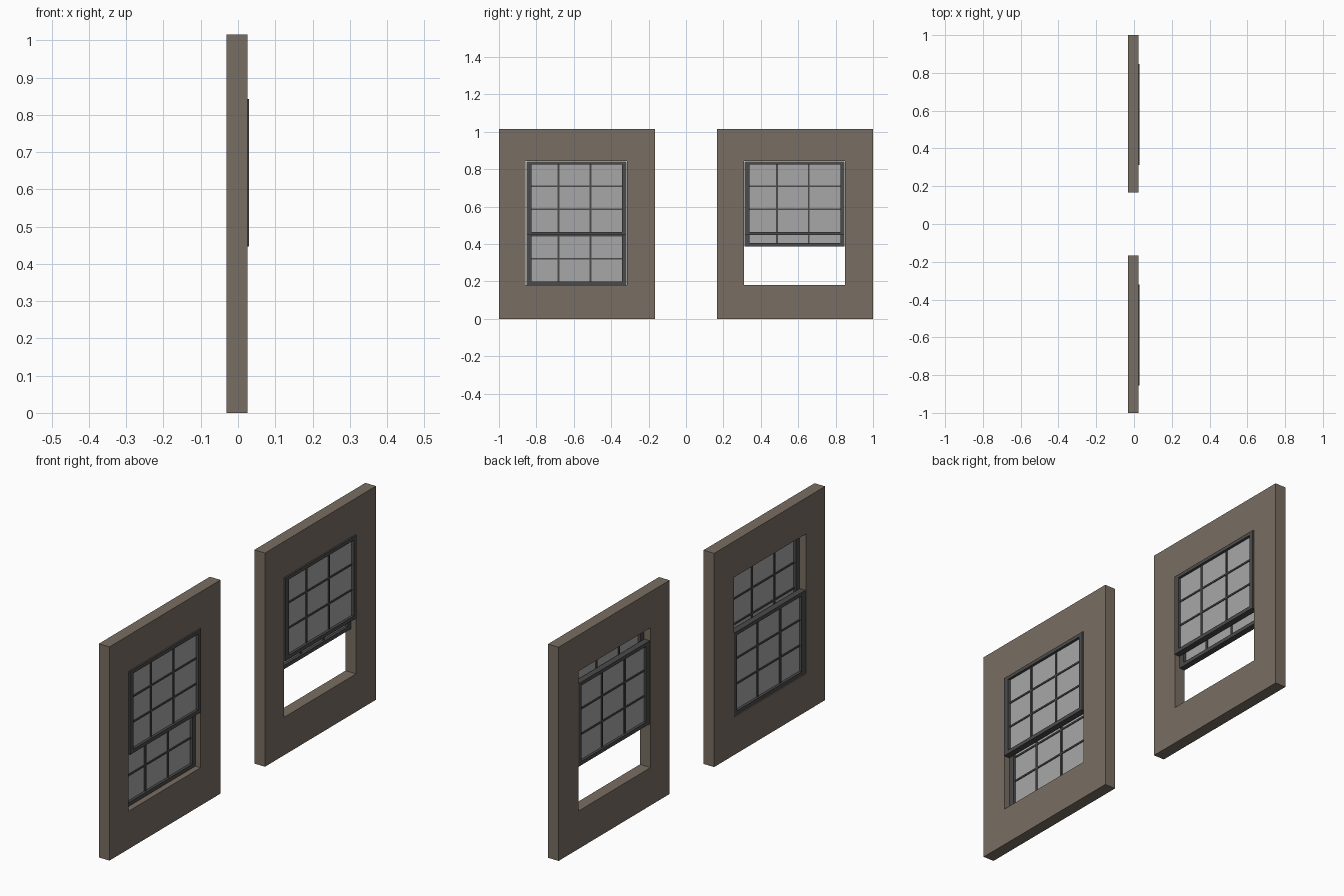
import bpy, bmesh

if "Cube" in bpy.data.objects:
    bpy.data.objects.remove(bpy.data.objects["Cube"])


def material(name, rgb):
    m = bpy.data.materials.new(name)
    m.diffuse_color = (*rgb, 1)
    m.use_nodes = True
    m.node_tree.nodes["Principled BSDF"].inputs["Base Color"].default_value = m.diffuse_color
    return m


WALL = material("wall_brown", (0.19, 0.155, 0.125))
FRAME = material("frame_dark", (0.07, 0.07, 0.07))
GLASS = material("glass_grey", (0.39, 0.39, 0.39))


def finish(name, bm, mat):
    bmesh.ops.recalc_face_normals(bm, faces=bm.faces)
    me = bpy.data.meshes.new(name)
    bm.to_mesh(me)
    bm.free()
    me.materials.append(mat)
    ob = bpy.data.objects.new(name, me)
    bpy.context.collection.objects.link(ob)
    return ob


def add_box(bm, x, y, z):
    verts = bmesh.ops.create_cube(bm, size=1)["verts"]
    for v in verts:
        v.co = [r[0] if c < 0 else r[1] for c, r in zip(v.co, (x, y, z))]


def ring(name, x, outer, inner, mat):
    """Rectangular slab with a rectangular hole; rects are (y0, y1, z0, z1)."""
    bm = bmesh.new()
    loops = []
    for px in x:
        for y0, y1, z0, z1 in (outer, inner):
            loops.append([bm.verts.new((px, y, z)) for y, z in
                          ((y0, z0), (y1, z0), (y1, z1), (y0, z1))])
    back_out, back_in, front_out, front_in = loops
    for a, b in ((back_out, back_in), (front_out, front_in),
                 (back_out, front_out), (back_in, front_in)):
        for i in range(4):
            j = (i + 1) % 4
            bm.faces.new((a[i], a[j], b[j], b[i]))
    return finish(name, bm, mat)


def sash(name, x0, x1, dy, z0):
    """Sash frame, three by three glazing bars and one glass pane."""
    z1 = z0 + 0.395
    ya, yb = 0.340 + dy, 0.826 + dy
    za, zb = z0 + 0.018, z1 - 0.017
    ring(name + "_frame", (x0, x1), (0.313 + dy, 0.848 + dy, z0, z1),
         (ya, yb, za, zb), FRAME)
    mid = (x0 + x1) / 2
    # glazing bars
    bm = bmesh.new()
    for y in (0.486, 0.656):
        add_box(bm, (mid - 0.006, mid + 0.006), (y + dy - 0.005, y + dy + 0.005), (za, zb))
    for h in (0.140, 0.261):
        add_box(bm, (mid - 0.006, mid + 0.006), (ya, yb), (z0 + h - 0.004, z0 + h + 0.004))
    finish(name + "_glazing_bars", bm, FRAME)
    # glass
    bm = bmesh.new()
    add_box(bm, (mid - 0.002, mid + 0.002), (ya, yb), (za, zb))
    finish(name + "_glass", bm, GLASS)


# closed window on the -y side, open window on the +y side
for label, dy, lower_z in (("closed", -1.167, 0.182), ("open", 0.0, 0.388)):
    ring(label + "_wall_panel", (-0.031, 0.025), (0.167 + dy, 1.0 + dy, 0, 1.015),
         (0.310 + dy, 0.851 + dy, 0.180, 0.844), WALL)
    sash(label + "_upper_sash", 0.001, 0.030, dy, 0.447)
    sash(label + "_lower_sash", -0.029, 0.0, dy, lower_z)
